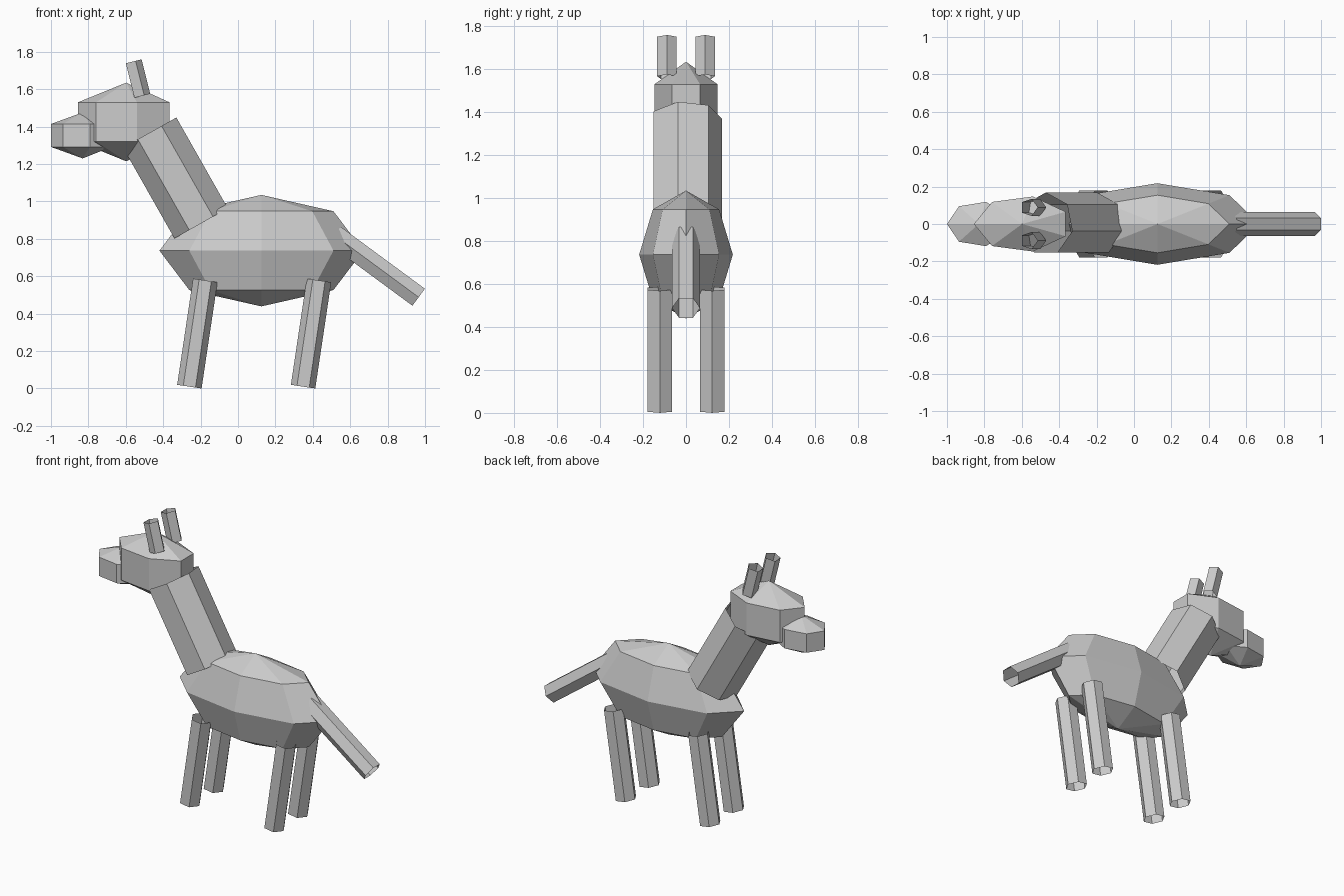
import bpy, bmesh
from math import atan2, radians
from mathutils import Matrix, Vector

if "Cube" in bpy.data.objects:
    bpy.data.objects.remove(bpy.data.objects["Cube"])


def finish(name, bm):
    mesh = bpy.data.meshes.new(name)
    bm.to_mesh(mesh)
    bm.free()
    obj = bpy.data.objects.new(name, mesh)
    bpy.context.collection.objects.link(obj)
    return obj


def blob(name, center, radii, segments, rings):
    """Low-poly ellipsoid with a corner pointing to -x."""
    bm = bmesh.new()
    bmesh.ops.create_uvsphere(bm, u_segments=segments, v_segments=rings, radius=1)
    bm.transform(Matrix.Translation(center) @ Matrix.Diagonal((*radii, 1))
                 @ Matrix.Rotation(radians(90), 4, 'Z'))
    return finish(name, bm)


def tube(name, start, end, radius, sides, spin=0):
    """Open-ended prism between two points (x, z) at one depth y."""
    a, b = Vector(start), Vector(end)
    d = b - a
    bm = bmesh.new()
    bmesh.ops.create_cone(bm, cap_ends=False, segments=sides,
                          radius1=radius, radius2=radius, depth=d.length)
    bm.transform(Matrix.Translation((a + b) / 2)
                 @ Matrix.Rotation(atan2(d.x, d.z), 4, 'Y')
                 @ Matrix.Rotation(radians(spin), 4, 'Z'))
    return finish(name, bm)


# Body, head and muzzle
blob("body", (0.125, 0, 0.737), (0.545, 0.218, 0.298), 8, 4)
blob("head", (-0.598, 0, 1.425), (0.298, 0.174, 0.21), 7, 3)
blob("muzzle", (-0.83, 0, 1.353), (0.196, 0.14, 0.123), 7, 3)

# Neck and tail
tube("neck", (-0.197, 0, 0.883), (-0.472, 0, 1.368), 0.168, 7)
tube("tail", (0.515, 0, 0.82), (0.966, 0, 0.488), 0.065, 6)

# Legs and ears, left and right
for side, s in (("left", 1), ("right", -1)):
    for part, x in (("front_leg", -0.26), ("back_leg", 0.348)):
        tube(f"{part}_{side}", (x, s * 0.122, 0.01), (x + 0.085, s * 0.122, 0.578),
             0.066, 6, 90)
    tube(f"ear_{side}", (-0.516, s * 0.089, 1.564), (-0.562, s * 0.089, 1.748),
         0.048, 5, -90)
